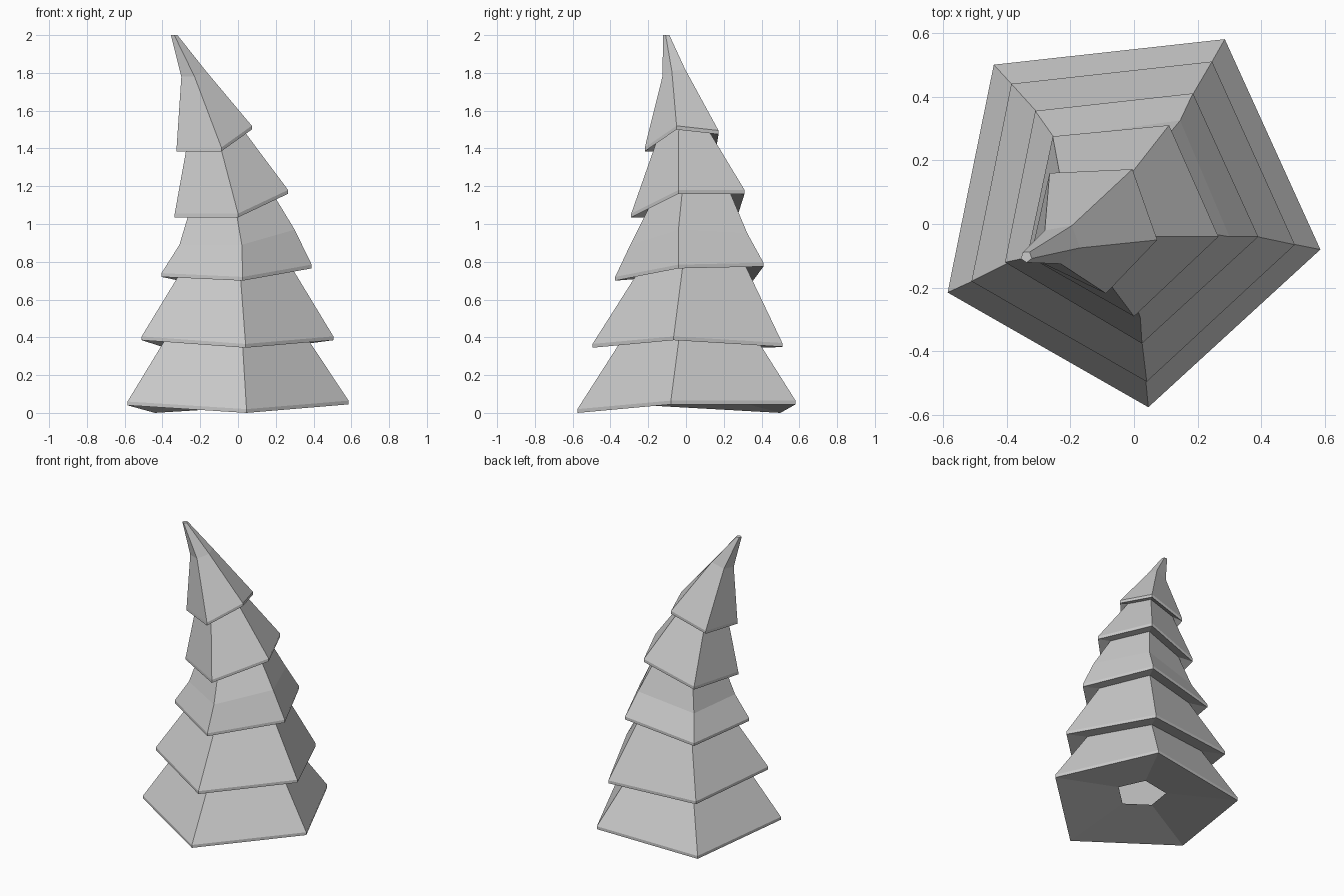
import bpy, bmesh, math
from mathutils import Vector

if "Cube" in bpy.data.objects:
    bpy.data.objects.remove(bpy.data.objects["Cube"])

SIDES = 5
RIM = 0.02       # thickness of each tier's lip
NECK = 0.72      # width of the join below each tier, relative to its rim

# lower rim corners of each tier: left, front, right, back right, back left
tiers = [
    [(-.585, -.215, .04), (.045, -.575, 0), (.585, -.08, .045), (.285, .58, .045), (-.44, .50, 0)],
    [(-.51, -.18, .385), (.04, -.495, .345), (.505, -.065, .385), (.245, .51, .35), (-.385, .44, .345)],
    [(-.405, -.12, .72), (.025, -.375, .70), (.39, -.04, .765), (.185, .41, .775), (-.31, .355, .70)],
    [(-.335, -.10, 1.035), (0, -.29, 1.035), (.265, -.04, 1.16), (.11, .31, 1.16), (-.255, .275, 1.05)],
    [(-.325, -.105, 1.385), (-.088, -.218, 1.385), (.073, -.05, 1.50), (-.005, .172, 1.475), (-.265, .16, 1.40)],
]
# bends part way up the third and the top tier
bends = {
    2: [(-.31, -.10, .89), (.02, -.295, .89), (.30, -.04, .97), (.145, .325, .95), (-.25, .27, .88)],
    4: [(-.30, -.10, 1.78), (-.23, -.125, 1.78), (-.17, -.075, 1.81), (-.195, -.005, 1.82), (-.28, -.02, 1.79)],
}


def inset(ring, factor, rise):
    """Shrink a ring about its centre and lift it."""
    centre = sum((Vector(p) for p in ring), Vector()) / SIDES
    return [centre + (Vector(p) - centre) * factor + Vector((0, 0, rise)) for p in ring]


# stack the rings from the base opening to the tip
rings = [inset(tiers[0], 0.26, 0.07)]
for i, rim in enumerate(tiers):
    if i:
        rings.append(inset(rim, NECK, 0.03))
    rings.append([Vector(p) for p in rim])
    rings.append([Vector(p) + Vector((0, 0, RIM)) for p in rim])
    if i in bends:
        rings.append([Vector(p) for p in bends[i]])

# small flat tip
tip = []
for k in range(SIDES):
    a = math.radians(200 + 72 * k)
    tip.append(Vector((-.338 + .018 * math.cos(a), -.103 + .018 * math.sin(a), 2.0)))
rings.append(tip)

# loft the rings into one tree
bm = bmesh.new()
loops = [[bm.verts.new(p) for p in ring] for ring in rings]
for low, high in zip(loops, loops[1:]):
    for k in range(SIDES):
        n = (k + 1) % SIDES
        bm.faces.new((low[k], low[n], high[n], high[k]))
bm.faces.new(loops[-1])

mesh = bpy.data.meshes.new("pine_tree")
bm.to_mesh(mesh)
bm.free()
tree = bpy.data.objects.new("pine_tree", mesh)
bpy.context.collection.objects.link(tree)
